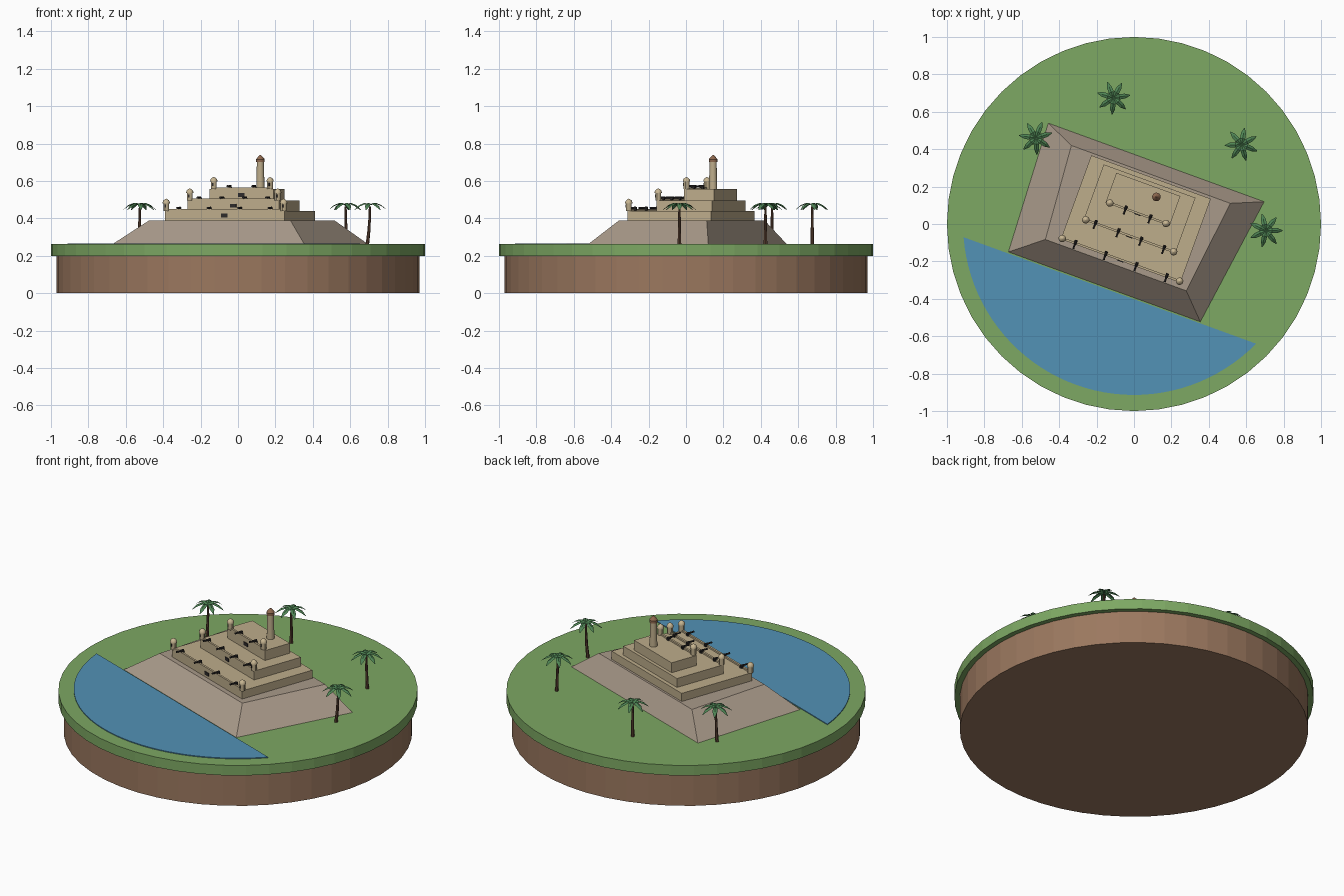
import bpy, bmesh, math
from mathutils import Matrix, Vector

if "Cube" in bpy.data.objects:
    bpy.data.objects.remove(bpy.data.objects["Cube"], do_unlink=True)


def material(name, rgb):
    lin = [(c / 255 / 12.92) if c < 11 else ((c / 255 + 0.055) / 1.055) ** 2.4 for c in rgb]
    m = bpy.data.materials.new(name)
    m.use_nodes = True
    m.diffuse_color = (*lin, 1)
    m.node_tree.nodes["Principled BSDF"].inputs["Base Color"].default_value = (*lin, 1)
    return m


EARTH = material("earth", (155, 120, 95))
GRASS = material("grass", (125, 168, 99))
WATER = material("water", (82, 146, 182))
ROCK = material("rock", (169, 154, 138))
STONE = material("sandstone", (190, 173, 139))
PALE = material("pale_stone", (200, 182, 146))
ROOF = material("roof_clay", (142, 104, 78))
IRON = material("dark_iron", (45, 42, 42))
TRUNK = material("palm_trunk", (98, 70, 54))
LEAF = material("palm_leaf", (78, 132, 84))

TURN = Matrix.Rotation(math.radians(-20), 4, 'Z')   # the fort stands askew on the island
GROUND, ROCK_TOP = 0.262, 0.39


def finish(name, bm, mat, matrix=Matrix(), smooth=False, recalc=True):
    if recalc:
        bmesh.ops.recalc_face_normals(bm, faces=bm.faces)
    me = bpy.data.meshes.new(name)
    bm.to_mesh(me)
    bm.free()
    me.materials.append(mat)
    ob = bpy.data.objects.new(name, me)
    bpy.context.scene.collection.objects.link(ob)
    ob.matrix_world = matrix
    if smooth:
        bpy.ops.object.select_all(action='DESELECT')
        ob.select_set(True)
        bpy.context.view_layer.objects.active = ob
        bpy.ops.object.shade_smooth_by_angle()
    return ob


def lathe(name, profile, sides, mat, matrix=Matrix(), smooth=False):
    """Closed turned solid from (radius, height) pairs."""
    bm = bmesh.new()
    rings = [[bm.verts.new((r * math.cos(a), r * math.sin(a), z))
              for a in (math.tau * i / sides for i in range(sides))] for r, z in profile]
    for lo, hi in zip(rings, rings[1:]):
        for i in range(sides):
            j = (i + 1) % sides
            bm.faces.new((lo[i], lo[j], hi[j], hi[i]))
    bm.faces.new(rings[0])
    bm.faces.new(rings[-1])
    return finish(name, bm, mat, matrix, smooth)


def prism(name, bottom, top, z0, z1, mat, matrix=TURN):
    """Solid between two outlines of equal point count."""
    bm = bmesh.new()
    lo = [bm.verts.new((x, y, z0)) for x, y in bottom]
    hi = [bm.verts.new((x, y, z1)) for x, y in top]
    n = len(lo)
    for i in range(n):
        bm.faces.new((lo[i], lo[(i + 1) % n], hi[(i + 1) % n], hi[i]))
    bm.faces.new(lo)
    bm.faces.new(hi)
    return finish(name, bm, mat, matrix)


def box(name, u0, u1, v0, v1, z0, z1, mat):
    outline = [(u0, v0), (u1, v0), (u1, v1), (u0, v1)]
    return prism(name, outline, outline, z0, z1, mat)


def at(u, v, z):
    return TURN @ Matrix.Translation((u, v, z))


# Island
lathe("earth_base", [(0.97, 0), (0.97, 0.2)], 48, EARTH)
lathe("grass_top", [(1, 0.2), (1, GROUND)], 48, GRASS)

# Water: a circle segment cut off along the fort's front
R, CHORD = 0.914, -0.378
start = math.asin(CHORD / R)
arc = [(R * math.cos(a), R * math.sin(a))
       for a in (start - (math.pi + 2 * start) * i / 40 for i in range(41))]
prism("bay_water", arc, arc, GROUND - 0.004, GROUND + 0.005, WATER)

# Rock mound
prism("rock_mound", [(-0.58, -0.37), (0.512, -0.37), (0.613, 0.35), (-0.615, 0.35)],
      [(-0.417, -0.24), (0.385, -0.24), (0.446, 0.28), (-0.458, 0.28)],
      GROUND, ROCK_TOP, ROCK)


def turret(u, v, z):
    m = at(u, v, z)
    lathe("turret_body", [(0.016, 0), (0.016, 0.042)], 12, STONE, m, True)
    lathe("turret_cap", [(0.02, 0.04), (0.02, 0.045), (0.016, 0.055), (0.009, 0.061), (0.002, 0.065)],
          12, PALE, m, True)
    box("turret_window", u - 0.004, u + 0.004, v - 0.018, v - 0.012, z + 0.018, z + 0.034, IRON)


def cannon(u, v, z):
    tilt = Matrix.Rotation(math.radians(90), 4, 'X')
    lathe("cannon_barrel", [(0.005, -0.02), (0.007, -0.016), (0.0045, 0.024), (0.006, 0.026), (0.006, 0.03)],
          8, IRON, at(u, v, z + 0.014) @ tilt)
    box("cannon_carriage", u - 0.008, u + 0.008, v - 0.002, v + 0.018, z, z + 0.011, IRON)


# Three terraces: half width, front, back, base, top, turret offset, cannon positions
TERRACES = [(0.34, -0.21, 0.267, ROCK_TOP, 0.44, 0.334, (-0.26, -0.087, 0.087, 0.26)),
            (0.261, -0.073, 0.244, 0.44, 0.495, 0.25, (-0.195, -0.065, 0.065, 0.195)),
            (0.182, 0.055, 0.225, 0.495, 0.556, 0.16, (-0.07, 0.07))]
for half, front, back, z0, z1, tu, guns in TERRACES:
    box("terrace", -half, half, front, back, z0, z1, STONE)
    box("parapet", -tu, tu, front, front + 0.012, z1, z1 + 0.01, STONE)
    box("gate_opening", -0.018, 0.018, front - 0.004, front + 0.002,
        (z0 + z1) / 2 - 0.01, (z0 + z1) / 2 + 0.01, IRON)
    for side in (-1, 1):
        turret(side * tu, front + 0.006, z1)
    for u in guns:
        cannon(u, front + 0.004, z1 + 0.002)

# Lookout tower
tower = at(0.063, 0.177, 0.556)
lathe("tower_shaft", [(0.022, 0), (0.019, 0.145)], 16, STONE, tower, True)
lathe("tower_roof", [(0.023, 0.145), (0.023, 0.16), (0.012, 0.174), (0.004, 0.182)], 16, ROOF, tower, True)


def palm(x, y, lean, turn):
    m = Matrix.Translation((x, y, 0))
    top = Vector((0, 0, 0.466))
    # Trunk leaning slightly from its foot to the crown
    bm = bmesh.new()
    rings = []
    for t in (0, 0.35, 0.7, 1):
        r, off = 0.010 - 0.004 * t, lean * (1 - t) ** 2
        rings.append([bm.verts.new((off + r * math.cos(math.tau * i / 7), r * math.sin(math.tau * i / 7),
                                    GROUND - 0.002 + t * (top.z - GROUND))) for i in range(7)])
    for lo, hi in zip(rings, rings[1:]):
        for i in range(7):
            bm.faces.new((lo[i], lo[(i + 1) % 7], hi[(i + 1) % 7], hi[i]))
    bm.faces.new(rings[-1])
    finish("palm_trunk", bm, TRUNK, m)
    # Seven drooping, ridged fronds: reach, half width, height
    bm = bmesh.new()
    for k in range(7):
        rot = Matrix.Rotation(turn + math.tau * k / 7, 4, 'Z')
        rows = []
        for r, w, z in ((0, 0.006, 0.008), (0.032, 0.014, 0.017), (0.062, 0.013, 0.005), (0.09, 0.002, -0.02)):
            rows.append([bm.verts.new(top + rot @ Vector((r, s * w, z - abs(s) * w * 0.4)))
                         for s in (-1, 0, 1)])
        for a, b in zip(rows, rows[1:]):
            for i in (0, 1):
                bm.faces.new((a[i], b[i], b[i + 1], a[i + 1]))
    finish("palm_fronds", bm, LEAF, m, recalc=False)


for x, y, lean, turn in ((-0.525, 0.46, -0.008, 0.3), (-0.11, 0.675, 0.0, 0.15),
                         (0.575, 0.425, 0.006, 0.5), (0.705, -0.035, -0.014, 0.0)):
    palm(x, y, lean, turn)
